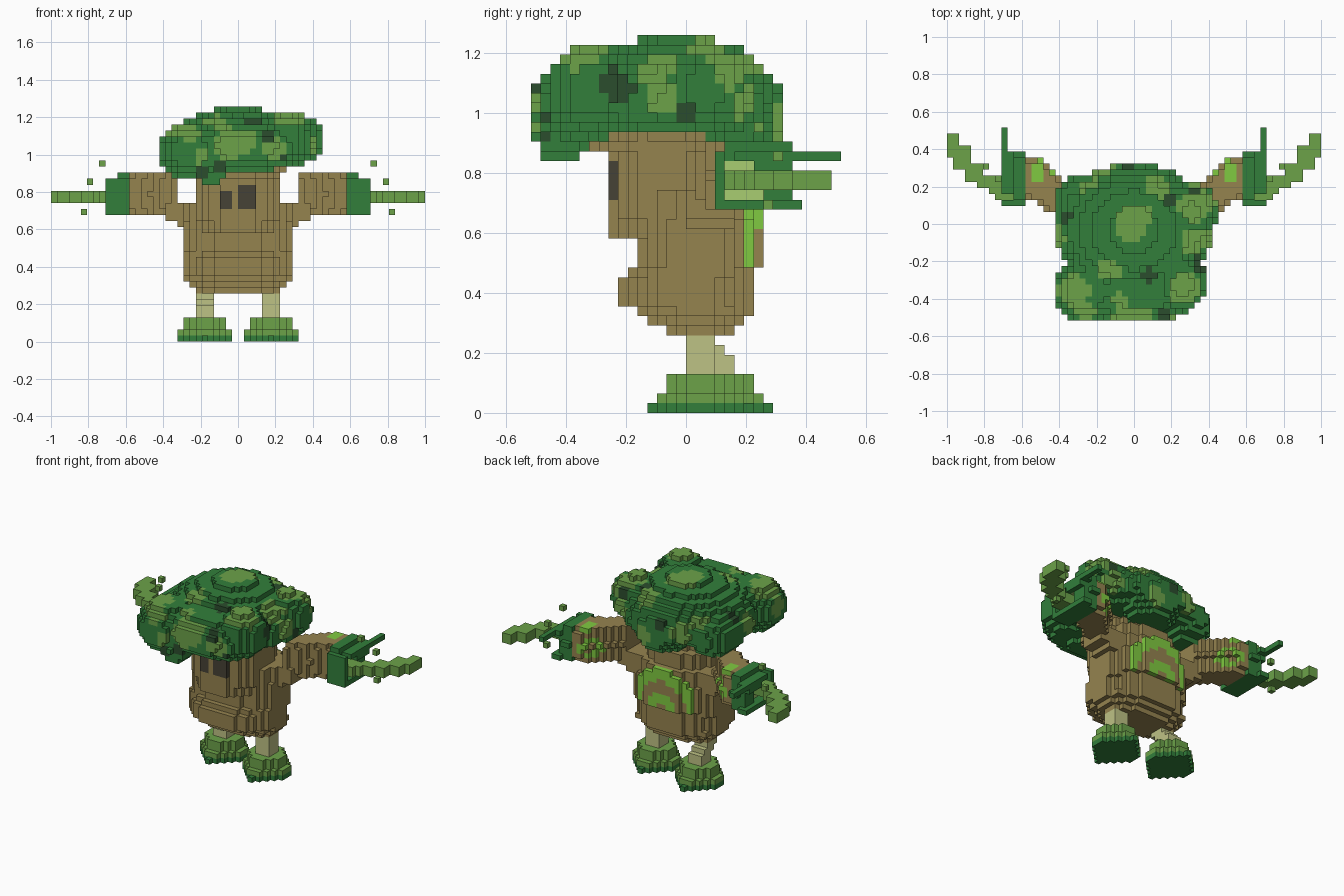
import bpy, bmesh

if "Cube" in bpy.data.objects:
    bpy.data.objects.remove(bpy.data.objects["Cube"], do_unlink=True)

V = 1 / 31  # size of one block
GRID = [(x + .5, y + .5, z + .5) for x in range(-31, 31)
        for y in range(-16, 16) for z in range(39)]

# Colours, written as sRGB and converted to linear
PALETTE = {
    "bark": (149, 131, 79), "leaf": (50, 127, 59), "light leaf": (108, 162, 73),
    "shadow leaf": (43, 77, 45), "bright moss": (128, 202, 65),
    "pale leaf": (168, 205, 113), "pale wood": (190, 194, 133), "eye": (70, 66, 54),
}
MATS = {}
for name, rgb in PALETTE.items():
    col = [((c / 255 + .055) / 1.055) ** 2.4 for c in rgb] + [1]
    m = bpy.data.materials.new(name)
    m.use_nodes = True
    m.diffuse_color = col
    m.node_tree.nodes["Principled BSDF"].inputs["Base Color"].default_value = col
    m.node_tree.nodes["Principled BSDF"].inputs["Roughness"].default_value = .9
    MATS[name] = m


def blocks(name, inside, paint):
    """Fill every grid cell that passes the test; keep only outer faces."""
    cells = {tuple(int(c // 1) for c in p): paint(*p) for p in GRID if inside(*p)}
    colours = sorted(set(cells.values()))
    bm = bmesh.new()
    verts = {}

    def vert(p):
        if p not in verts:
            verts[p] = bm.verts.new([c * V for c in p])
        return verts[p]

    for cell, colour in cells.items():
        for axis in range(3):
            for side in (0, 1):
                near = list(cell)
                near[axis] += 2 * side - 1
                if tuple(near) in cells:
                    continue
                u, w = (axis + 1) % 3, (axis + 2) % 3
                loop = []
                for du, dw in ((0, 0), (1, 0), (1, 1), (0, 1)):
                    p = list(cell)
                    p[axis] += side
                    p[u] += du
                    p[w] += dw
                    loop.append(vert(tuple(p)))
                face = bm.faces.new(loop if side else loop[::-1])
                face.material_index = colours.index(colour)
    mesh = bpy.data.meshes.new(name)
    bm.to_mesh(mesh)
    bm.free()
    for c in colours:
        mesh.materials.append(MATS[c])
    ob = bpy.data.objects.new(name, mesh)
    bpy.context.collection.objects.link(ob)


def plain(colour):
    return lambda x, y, z: colour


def box(x, y, z, x0, x1, y0, y1, z0, z1):
    return x0 < x < x1 and y0 < y < y1 and z0 < z < z1


def slab(x, y, z, z0, z1, half, y0, y1):
    """Rounded layer between two heights."""
    cy, ry = (y0 + y1) / 2, (y1 - y0) / 2
    return z0 < z < z1 and abs(x / half) ** 2.15 + abs((y - cy) / ry) ** 2.15 <= 1


def ball(x, y, z, cx, cy, cz, rx, ry, rz):
    return ((x - cx) / rx) ** 2 + ((y - cy) / ry) ** 2 + ((z - cz) / rz) ** 2 <= 1


def near(p, spots):
    return any(sum((a - b) ** 2 for a, b in zip(p, s)) < s[3] ** 2 for s in spots)


# Trunk: belly, mouth gap, shoulders, then the overhanging face and brow
TRUNK = [(8, 9, 7, -2, 5), (9, 10, 8, -4, 6), (10, 11, 9, -5, 7), (11, 14, 9.4, -7, 7),
         (14, 15, 9.4, -6, 7), (15, 20, 9.4, -5, 7), (20, 23, 9, -5, 7),
         (23, 26, 7, -6, 6), (26, 28, 7, -6, 4), (28, 30, 8, -6, 2),
         (18, 20, 6, -8, 2), (20, 29, 7.3, -8, 2), (27, 28, 7, -10, 2)]


def trunk_paint(x, y, z):
    eyes = box(x, y, z, -3, -1, -9, -7, 22, 25) or box(x, y, z, 0, 3, -9, -7, 22, 26)
    return "eye" if eyes else "bark"


blocks("trunk", lambda *p: any(slab(*p, *r) for r in TRUNK), trunk_paint)


# Nested moss arches on the back, following the curve of the trunk
def arch(x, z):
    return ((x / 7) ** 2 + ((z - 14) / 9) ** 2) ** .5


blocks("back_patch",
       lambda x, y, z: (abs(x) < 6 and y > 4 and arch(x, z) <= 1
                        and slab(x, y, z, 15, 23, 9.8, -6, 8)),
       lambda x, y, z: "bright moss" if arch(x, z) > .73 or .25 < arch(x, z) < .48
       else "bark")

# Leafy crown: main dome, corner tufts and hanging tufts
CROWN = [(8, -9.7, 33.5, 4.2, 4.7, 4.4), (9.6, 2, 33.5, 4.5, 4.6, 4.3),
         (-8, -11, 31.5, 5.5, 5.2, 4.8), (-9, 3, 31, 4.5, 5, 4), (1, 5.5, 29.5, 5, 4.7, 3),
         (1.5, -11, 32.2, 10.2, 5.2, 4.2), (-4.5, -13, 28.5, 3, 2.6, 2.7)]
LIGHT = [(-.5, 0, 39, 2.8), (2, 2, 39, 2), (4, 6.5, 36, 2.2), (-7.5, 6.5, 34, 1.8),
         (-4.5, -8, 37, 2.2), (-10, -11, 35, 2.6), (-8, -14, 34, 1.8), (10, 3, 37, 2.6),
         (12, 4, 35, 1.8), (10, -3, 36, 2.2), (13, -2.5, 33, 2), (8.5, -11, 37, 2.9),
         (-1.5, -15, 32.5, 2.3), (1, -15, 33.5, 2.2), (-2.5, -13, 36, 1.8),
         (6, -15, 32, 1.7), (-12, -2, 32, 2), (-5, 9, 32, 1.9), (3, 10, 30, 1.8),
         (10, 6, 32, 1.8), (-13, -11, 32, 2), (-6, -16, 30.5, 1.5)]
SHADE = [(2.5, -9, 37, 1.6), (5, -15, 34, 1.4), (-3, -15, 29, 1.6), (-6, -15, 28, 1.5),
         (11, -7, 34, 1.7), (10, 6, 35, 1.4), (-11, 1, 34, 1.5), (-1, 9, 33, 1.4),
         (8, -15, 30, 1.4), (6, 4, 37, 1.3), (13, 0, 30.5, 1.5), (-13, -8, 29, 1.5)]


def crown_shape(x, y, z):
    dome = ball(x, y, z, 0, -1, 31, 12.9, 11.2, 8 if z > 31 else 2.5)
    return dome or any(ball(x, y, z, *t) for t in CROWN)


def crown_paint(*p):
    if near(p, SHADE):
        return "shadow leaf"
    return "light leaf" if near(p, LIGHT) else "leaf"


blocks("leafy_crown", crown_shape, crown_paint)


# Arms, hands, tails, legs and feet, one set per side
def arm_shape(x, y, z):
    if box(x, y, z, 6, 12, 0, 5, 20, 23) or box(x, y, z, 6, 10, 0, 5, 19, 21):
        return True
    if not 10 < x < 18:
        return False
    low, high = 1 + (x - 12) * .6, min(11, 7 + (x - 12))
    mid, r = (low + high) / 2, (high - low) / 2
    return abs((y - mid) / r) ** 4 + abs((z - 24.5) / 3.6) ** 4 <= 1


def arm_paint(x, y, z):
    patch = box(x, y, z, 13, 17, 7, 11, 22, 26) or box(x, y, z, 15, 17, 7, 10, 26, 28)
    return "bright moss" if patch and int(x + z) % 3 else "bark"


# Hand: front wall, upper and lower leaves, long spike and back wall
HAND = [(18, 22, 3, 4, 21, 27), (20, 22, 5, 12, 26, 27), (21, 22, 12, 16, 26, 27),
        (20, 22, 7, 11, 25, 26), (19, 22, 3, 10, 21, 22), (20, 22, 9, 12, 21, 22),
        (20, 21, 8, 11, 22, 25), (19, 20, 4, 7, 22, 27)]
TAIL = [(20, 23, 4, 7), (22, 24, 5, 7), (23, 26, 6, 8), (25, 28, 7, 10), (27, 30, 9, 13),
        (29, 31, 11, 15)]
LEAVES = [(22, 7, 29), (24, 9, 26), (25, 8, 21)]


def hand_shape(x, y, z):
    cuff = 18 < x < 20 and abs((y - 7.5) / 4) ** 4 + abs((z - 24.5) / 3.6) ** 4 <= 1
    return cuff or any(box(x, y, z, *b) for b in HAND)


def hand_paint(x, y, z):
    return "pale leaf" if box(x, y, z, 19, 21, 4, 8, 22, 26) else "leaf"


# Foot layers: bottom, top, half width, half length, corner cut
FOOT = [(0, 1, 4.6, 5.6, 5.2), (1, 2, 4.6, 4.6, 5.2), (2, 4, 3.6, 3.6, 4.2)]

for side, s in (("left", 1), ("right", -1)):
    def mirrored(f, s=s):
        return lambda x, y, z: f(s * x, y, z)

    def foot_shape(x, y, z, mid=2.5 - s):
        dx, dy = abs(x - 5.5), abs(y - mid)
        return any(a < z < b and dx < hx and dy < hy and dx + dy < cut
                   for a, b, hx, hy, cut in FOOT)

    blocks(side + "_arm", mirrored(arm_shape), mirrored(arm_paint))
    blocks(side + "_hand", mirrored(hand_shape), mirrored(hand_paint))
    blocks(side + "_tail", mirrored(lambda *p: any(box(*p, *t, 23, 25) for t in TAIL)),
           plain("light leaf"))
    blocks(side + "_loose_leaves",
           mirrored(lambda x, y, z: (x // 1, y // 1, z // 1) in LEAVES),
           plain("light leaf"))
    blocks(side + "_foot", mirrored(foot_shape),
           lambda x, y, z: "leaf" if z < 1 else "light leaf")
    # The right leg leans back in steps
    steps = [(0, 3, 4, 9)] if s > 0 else [(2, 5, 4, 6), (1, 4, 6, 7), (0, 3, 7, 9)]
    blocks(side + "_leg", mirrored(lambda *p: any(box(*p, 4, 7, *t) for t in steps)),
           plain("pale wood"))
